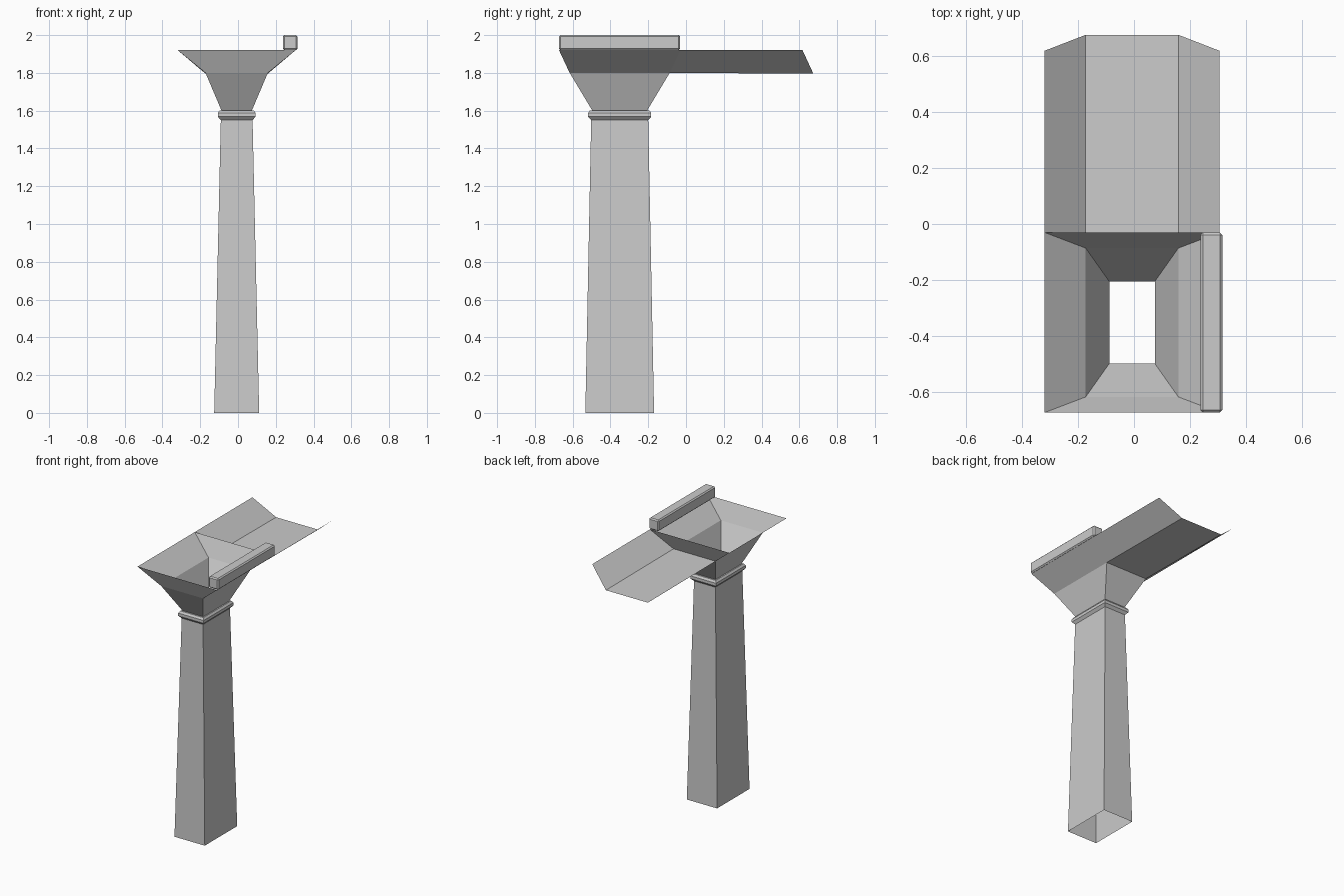
import bpy
import bmesh

cube = bpy.data.objects.get("Cube")
if cube:
    bpy.data.objects.remove(cube, do_unlink=True)

stone = bpy.data.materials.new("grey_stone")
stone.use_nodes = True
COLOUR = (0.6, 0.6, 0.6, 1)
stone.diffuse_color = COLOUR
stone.node_tree.nodes["Principled BSDF"].inputs["Base Color"].default_value = COLOUR

CX, CY = -0.007, -0.351  # shared axis of the pillar and funnel


def finish(name, bm):
    bmesh.ops.recalc_face_normals(bm, faces=bm.faces)
    mesh = bpy.data.meshes.new(name)
    bm.to_mesh(mesh)
    bm.free()
    mesh.materials.append(stone)
    obj = bpy.data.objects.new(name, mesh)
    bpy.context.collection.objects.link(obj)
    return obj


def loft(name, rows, closed=True):
    """Skin faces between successive rows of points, leaving the ends open."""
    bm = bmesh.new()
    rows = [[bm.verts.new(p) for p in row] for row in rows]
    count = len(rows[0])
    for a, b in zip(rows, rows[1:]):
        for i in range(count if closed else count - 1):
            j = (i + 1) % count
            bm.faces.new((a[i], a[j], b[j], b[i]))
    return finish(name, bm)


def ring(half_x, half_y, z):
    """Rectangle around the shared axis."""
    return [(CX + sx * half_x, CY + sy * half_y, z)
            for sx, sy in ((-1, -1), (1, -1), (1, 1), (-1, 1))]


# Hollow tapered pillar
loft("pillar", [ring(0.119, 0.182, 0), ring(0.084, 0.151, 1.55)])

# Chamfered collar
loft("collar", [ring(0.084, 0.151, 1.55), ring(0.1, 0.167, 1.568),
                ring(0.1, 0.167, 1.588), ring(0.09, 0.157, 1.602),
                ring(0.081, 0.146, 1.602)])

# Open funnel
loft("funnel", [ring(0.081, 0.146, 1.602), ring(0.165, 0.265, 1.8),
                ring(0.312, 0.321, 1.92)])


# Chute behind the funnel, with slanted ends
def chute_end(y_top, y_floor, z_floor):
    return [(CX + x, y_top if z > 1.9 else y_floor, z)
            for x, z in ((-0.312, 1.92), (-0.165, z_floor),
                         (0.165, z_floor), (0.312, 1.92))]


loft("chute", [chute_end(-0.03, -0.086, 1.8), chute_end(0.617, 0.674, 1.796)],
     closed=False)

# Rail along the left rim, with chamfered edges
bm = bmesh.new()
bmesh.ops.create_cube(bm, size=1)
bmesh.ops.scale(bm, vec=(0.077, 0.641, 0.08), verts=bm.verts)
bmesh.ops.translate(bm, vec=(0.276, -0.351, 1.96), verts=bm.verts)
bmesh.ops.bevel(bm, geom=bm.edges[:], offset=0.008, segments=1, affect='EDGES')
finish("rim_rail", bm)
